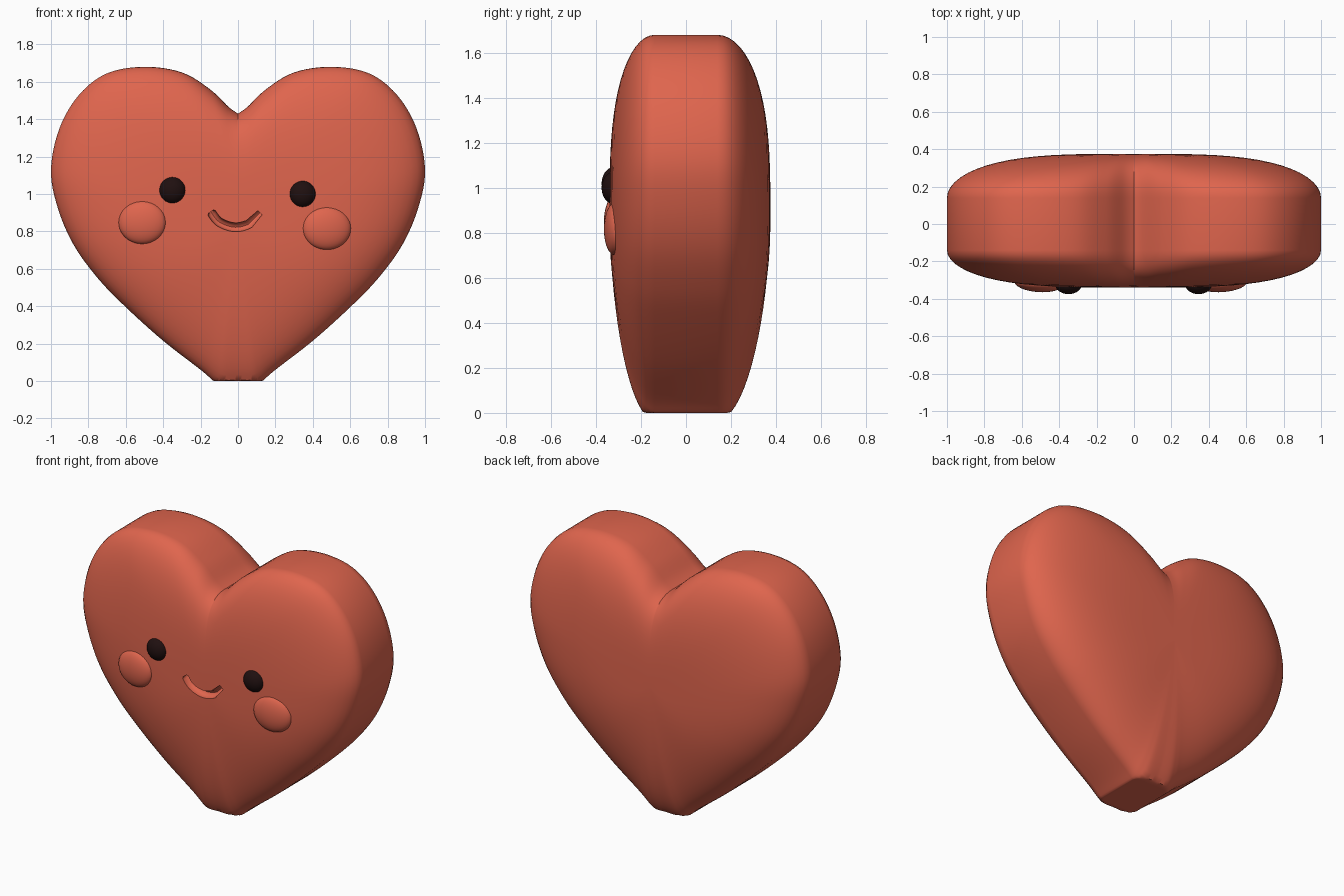
import bpy, bmesh, math
from mathutils import Vector, Matrix

cube = bpy.data.objects.get("Cube")
if cube:
    bpy.data.objects.remove(cube, do_unlink=True)


def material(name, rgb):
    m = bpy.data.materials.new(name)
    m.use_nodes = True
    m.diffuse_color = (*rgb, 1)
    m.node_tree.nodes["Principled BSDF"].inputs["Base Color"].default_value = (*rgb, 1)
    return m


coral = material("coral_red", (0.74, 0.13, 0.075))
black = material("eye_black", (0.014, 0.005, 0.005))


def make_object(name, bm, mat):
    bmesh.ops.recalc_face_normals(bm, faces=bm.faces)
    mesh = bpy.data.meshes.new(name)
    bm.to_mesh(mesh)
    bm.free()
    ob = bpy.data.objects.new(name, mesh)
    bpy.context.collection.objects.link(ob)
    mesh.materials.append(mat)
    return ob


def smooth(ob, degrees=40):
    bpy.ops.object.select_all(action="DESELECT")
    ob.select_set(True)
    bpy.context.view_layer.objects.active = ob
    bpy.ops.object.shade_smooth_by_angle(angle=math.radians(degrees))


def spline(points, steps):
    """Smooth curve through the points, without the last one."""
    pts = [Vector(p) for p in points]
    pts = [pts[0]] + pts + [pts[-1]]
    out = []
    for a, b, c, d in zip(pts, pts[1:], pts[2:], pts[3:]):
        for i in range(steps):
            t = i / steps
            out.append(0.5 * (2 * b + (c - a) * t + (2 * a - 5 * b + 4 * c - d) * t ** 2
                              + (3 * b - a - 3 * c + d) * t ** 3))
    return out


def bridge(bm, loops):
    for a, b in zip(loops, loops[1:]):
        n = len(a)
        for i in range(n):
            bm.faces.new((a[i], a[(i + 1) % n], b[(i + 1) % n], b[i]))


# Heart outline: right half from the notch to the foot, then mirrored
half = [(0, 1.43), (0.05, 1.465), (0.15, 1.56), (0.3, 1.65), (0.5, 1.68),
        (0.7, 1.645), (0.85, 1.53), (0.955, 1.35), (1, 1.13), (0.965, 0.93),
        (0.88, 0.73), (0.75, 0.55), (0.6, 0.395), (0.4, 0.215), (0.2, 0.06),
        (0.13, 0.0), (0.08, -0.03), (0, -0.03)]
right = spline(half, 6) + [Vector(half[-1])]
outline = right + [Vector((-p.x, p.y)) for p in reversed(right[1:-1])]

# Pillow body: rings shrink towards the centre while the depth swells
CENTRE = Vector((0, 0.9))
RIM, FRONT, BACK, RINGS = 0.14, -0.34, 0.375, 18


def ring(bm, s, depth):
    verts = []
    for p in outline:
        o = p - CENTRE
        up = o.normalized().y
        # The swell is fuller at the sides than at the lobes and the foot
        power = 4 + (-1.2 if up > 0 else -2) * up * up
        swell = math.sqrt(max(0, 1 - s ** power))
        y = math.copysign(RIM + (abs(depth) - RIM) * swell, depth)
        q = CENTRE + o * s * (s + (1 - s) * 0.8 / o.length)
        verts.append(bm.verts.new((q.x, y, max(0, q.y))))
    return verts


bm = bmesh.new()
sizes = [math.sin(math.pi / 2 * k / RINGS) for k in range(1, RINGS + 1)]
loops = [ring(bm, s, FRONT) for s in sizes] + [ring(bm, s, BACK) for s in reversed(sizes)]
bridge(bm, loops)
for loop, y in ((loops[0], FRONT), (loops[-1], BACK)):
    pole = bm.verts.new((0, y, CENTRE.y))
    for i, v in enumerate(loop):
        bm.faces.new((v, loop[(i + 1) % len(loop)], pole))
body = make_object("heart_body", bm, coral)

# Smile: a round-ended tube carved out of the front
bm = bmesh.new()
path = spline([(-0.145, 0.905), (-0.1, 0.85), (-0.015, 0.822), (0.07, 0.845), (0.118, 0.9)], 6)
path = path[:-6] + [Vector((0.118, 0.9))]
tubes = []
for i, p in enumerate(path):
    tangent = (path[min(i + 1, len(path) - 1)] - path[max(i - 1, 0)]).normalized()
    radius = 0.016 if i in (0, len(path) - 1) else 0.024
    loop = []
    for k in range(12):
        a = math.tau * k / 12
        side = Vector((-tangent.y, tangent.x)) * math.cos(a) * radius
        loop.append(bm.verts.new((p.x + side.x, -0.338 + 0.04 * math.sin(a), p.y + side.y)))
    tubes.append(loop)
bridge(bm, tubes)
bm.faces.new(tubes[0])
bm.faces.new(tubes[-1])
cutter = make_object("smile_cutter", bm, coral)
cutter.hide_render = True
mod = body.modifiers.new("smile", "BOOLEAN")
mod.operation, mod.solver, mod.object = "DIFFERENCE", "EXACT", cutter
bpy.context.view_layer.objects.active = body
bpy.ops.object.modifier_apply(modifier=mod.name)
bpy.data.objects.remove(cutter, do_unlink=True)
smooth(body)


# Eyes and cheeks: flattened balls pressed into the front
def ball(name, centre, radii, mat, turn=0):
    bm = bmesh.new()
    bmesh.ops.create_uvsphere(bm, u_segments=32, v_segments=20, radius=1)
    bm.transform(Matrix.Translation(centre) @ Matrix.Rotation(turn, 4, "Z")
                 @ Matrix.Diagonal((*radii, 1)))
    smooth(make_object(name, bm, mat), 60)


ball("right_eye", (-0.35, -0.318, 1.02), (0.073, 0.057, 0.073), black)
ball("left_eye", (0.345, -0.318, 1.0), (0.073, 0.057, 0.073), black)
ball("right_cheek", (-0.512, -0.318, 0.848), (0.127, 0.046, 0.115), coral, -0.08)
ball("left_cheek", (0.475, -0.318, 0.817), (0.13, 0.046, 0.115), coral, 0.08)
